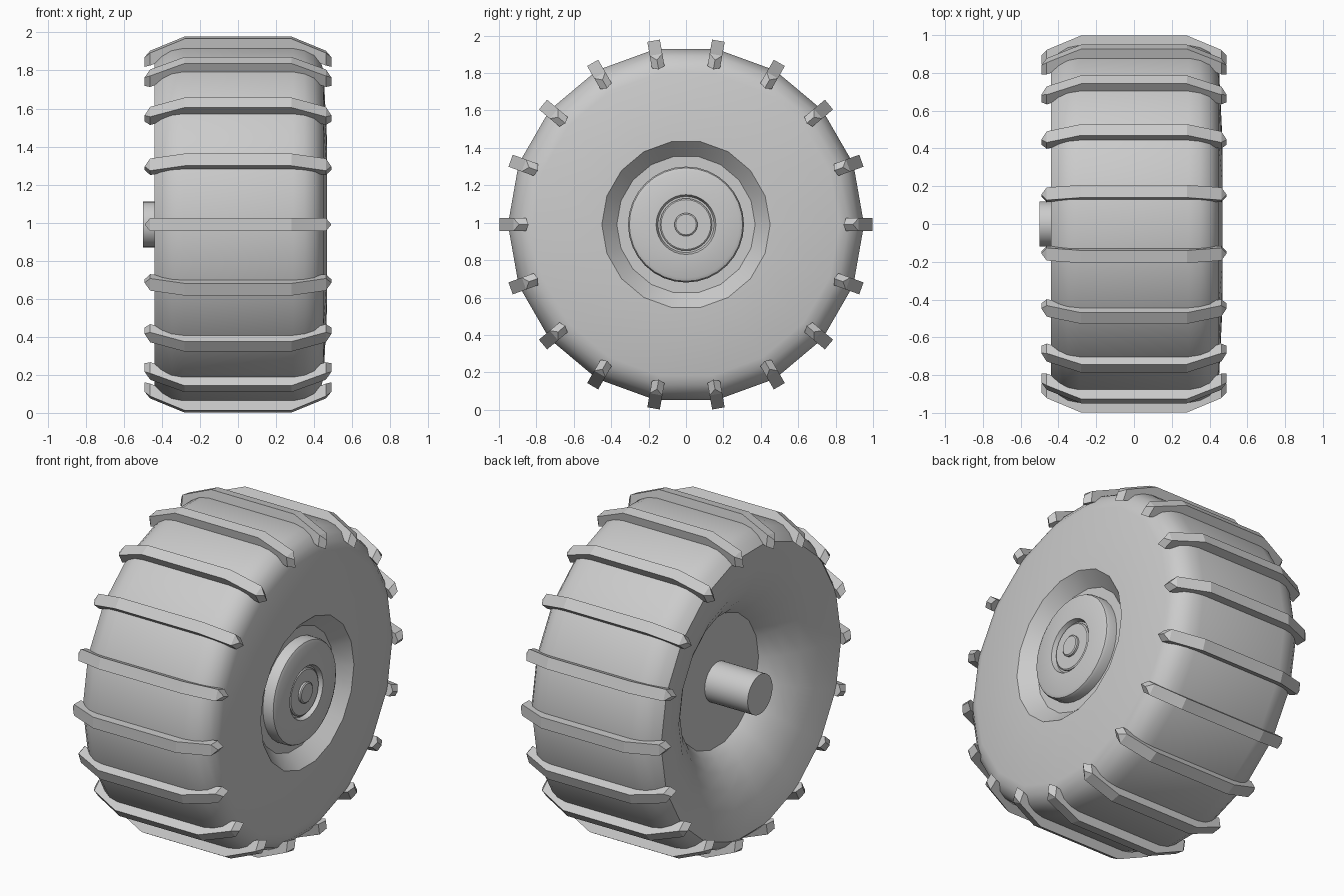
import bpy, bmesh
from math import sin, cos, pi, radians

if "Cube" in bpy.data.objects:
    bpy.data.objects.remove(bpy.data.objects["Cube"])

CZ = 0.99  # wheel centre height


def finish(bm, name, angle=None):
    bmesh.ops.remove_doubles(bm, verts=bm.verts, dist=1e-5)
    bmesh.ops.recalc_face_normals(bm, faces=bm.faces)
    me = bpy.data.meshes.new(name)
    bm.to_mesh(me)
    bm.free()
    ob = bpy.data.objects.new(name, me)
    ob.location.z = CZ
    bpy.context.collection.objects.link(ob)
    if angle:
        bpy.ops.object.select_all(action='DESELECT')
        bpy.context.view_layer.objects.active = ob
        ob.select_set(True)
        bpy.ops.object.shade_smooth_by_angle(angle=radians(angle))
    return ob


def lathe(name, profile, sides, angle=35):
    """Spin (x, radius) points round the x axis, capping both ends."""
    bm = bmesh.new()
    rings = [[bm.verts.new((x, r * cos(2 * pi * i / sides), r * sin(2 * pi * i / sides)))
              for i in range(sides)] for x, r in profile]
    for a, b in zip(rings, rings[1:]):
        for i in range(sides):
            j = (i + 1) % sides
            bm.faces.new((a[i], a[j], b[j], b[i]))
    bm.faces.new(rings[0])
    bm.faces.new(rings[-1])
    return finish(bm, name, angle)


# Tyre: back bowl, crown, front sidewall and hub recess
lathe("tyre", [(-0.21, 0.40), (-0.255, 0.435), (-0.31, 0.50), (-0.365, 0.59),
               (-0.405, 0.70), (-0.44, 0.87), (-0.40, 0.91), (-0.35, 0.94),
               (-0.29, 0.952), (0.29, 0.952), (0.35, 0.94), (0.40, 0.915),
               (0.435, 0.87), (0.45, 0.82), (0.468, 0.45), (0.385, 0.37)], 18)

# Hub cap with rounded rim, dished centre and bolt
lathe("hub_cap", [(0.37, 0.31), (0.435, 0.31), (0.45, 0.303), (0.458, 0.285),
                  (0.462, 0.16), (0.435, 0.15)], 32)
lathe("hub_centre", [(0.42, 0.14), (0.445, 0.14), (0.45, 0.133)], 32)
lathe("hub_bolt", [(0.42, 0.062), (0.462, 0.062), (0.467, 0.055)], 24)

# Axle
lathe("axle", [(-0.5, 0.12), (-0.18, 0.12)], 32)

# Tread bars: cross-sections (x, half width, bottom radius, top radius)
half = [(0.28, 0.034, 0.925, 0.998), (0.462, 0.034, 0.855, 0.922), (0.491, 0.0, 0.842, 0.893)]
sections = [(-x, w, b, t) for x, w, b, t in reversed(half)] + half
bm = bmesh.new()
for k in range(18):
    c, s = cos(radians(20 * k)), sin(radians(20 * k))

    def point(x, w, r):
        return bm.verts.new((x, r * c - w * s, r * s + w * c))

    loops = []
    for x, w, b, t in sections:
        if w:
            loops.append([point(x, -w, b), point(x, w, b), point(x, w, t), point(x, -w, t)])
        else:
            lo, hi = point(x, 0, b), point(x, 0, t)
            loops.append([lo, lo, hi, hi])
    for a, b in zip(loops, loops[1:]):
        for i in range(4):
            j = (i + 1) % 4
            bm.faces.new(list(dict.fromkeys((a[i], a[j], b[j], b[i]))))
finish(bm, "tread_bars")
